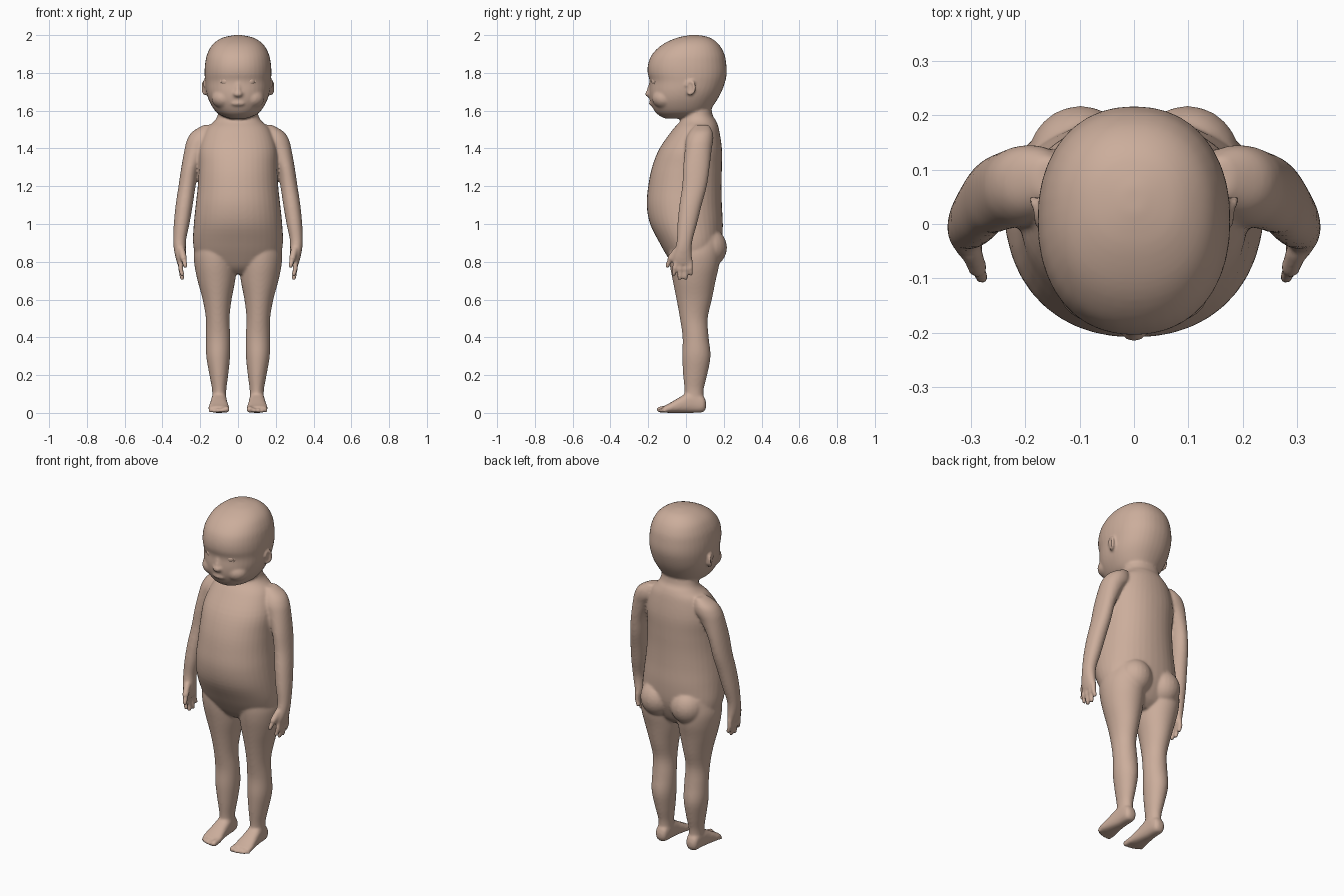
import bpy, bmesh, math
from mathutils import Vector, Matrix

skin = bpy.data.materials.new("skin")
skin.diffuse_color = (0.6, 0.42, 0.33, 1)
bm = bmesh.new()


def spline(a, b, c, d, t):
    return [0.5 * (2*q + (r-p)*t + (2*p-5*q+4*r-s)*t*t + (3*q-p-3*r+s)*t**3)
            for p, q, r, s in zip(a, b, c, d)]


def loft(sections, axis='Z', side=1, power=2.0, n=40, steps=4):
    """Closed skin over sections (position, u0, u1, v0, v1) along Z or Y."""
    rows, last = [], len(sections) - 1
    for i in range(last):
        quad = [sections[min(max(i + k, 0), last)] for k in (-1, 0, 1, 2)]
        rows += [spline(*quad, j / steps) for j in range(steps)]
    rows.append(sections[-1])
    rings = []
    for w, u0, u1, v0, v1 in rows:
        ring = []
        for k in range(n):
            c, s = math.cos(k * math.tau / n), math.sin(k * math.tau / n)
            u = (u0+u1)/2 + (u1-u0)/2 * math.copysign(abs(c)**(2/power), c)
            v = (v0+v1)/2 + (v1-v0)/2 * math.copysign(abs(s)**(2/power), s)
            co = (u*side, v, w) if axis == 'Z' else (u*side, w, v)
            ring.append(bm.verts.new(co))
        rings.append(ring)
    for a, b in zip(rings, rings[1:]):
        for k in range(n):
            bm.faces.new((a[k], a[(k+1) % n], b[(k+1) % n], b[k]))
    bm.faces.new(rings[0])
    bm.faces.new(rings[-1])


def centred(rows):
    return [(z, -w, w, y0, y1) for z, w, y0, y1 in rows]


def ball(pos, size, side=1):
    m = Matrix.Translation((pos[0]*side, pos[1], pos[2])) @ Matrix.Diagonal((*size, 1))
    bmesh.ops.create_uvsphere(bm, u_segments=24, v_segments=16, radius=1, matrix=m)


def capsule(a, b, r, side=1):
    a, b = Vector((a[0]*side, a[1], a[2])), Vector((b[0]*side, b[1], b[2]))
    rot = (b - a).to_track_quat('Z', 'Y')
    made = bmesh.ops.create_uvsphere(bm, u_segments=14, v_segments=10, radius=r)
    for v in made['verts']:
        v.co = rot @ v.co + (b if v.co.z > 1e-5 else a)


# torso and neck
loft(centred([(1.66, .10, -.04, .13), (1.58, .107, -.02, .14), (1.545, .125, -.03, .16),
              (1.50, .17, -.07, .175), (1.40, .205, -.14, .19), (1.30, .208, -.18, .19),
              (1.20, .213, -.20, .188), (1.10, .224, -.208, .19), (1.0, .234, -.19, .195),
              (.90, .238, -.14, .19), (.83, .22, -.10, .17), (.77, .16, -.06, .14),
              (.735, .06, -.02, .10)]), power=2.15)

# head
loft(centred([(2.0, .02, .02, .07), (1.985, .085, -.05, .13), (1.95, .135, -.125, .175),
              (1.90, .163, -.178, .203), (1.85, .174, -.20, .213), (1.80, .177, -.203, .216),
              (1.755, .174, -.192, .208), (1.70, .168, -.195, .188), (1.65, .152, -.19, .16),
              (1.60, .122, -.168, .125), (1.575, .09, -.143, .09), (1.558, .045, -.11, .01)]),
     power=2.2)

# nose and lips
capsule((0, -.178, 1.75), (0, -.196, 1.695), .016)
ball((0, -.195, 1.688), (.026, .022, .017))
ball((0, -.184, 1.638), (.036, .012, .012))

for s in (1, -1):
    # cheek and buttock
    ball((.075, -.115, 1.665), (.065, .065, .055), s)
    ball((.098, .115, .875), (.098, .102, .105), s)

    # ear plate and rim
    ball((.17, .022, 1.72), (.012, .024, .038), s)
    rim = []
    for k in range(10):
        t = math.radians(-110 + k * 30)
        rim.append((.177 + .010 * max(0, math.cos(t)), .024 + .022 * math.cos(t), 1.722 + .034 * math.sin(t)))
    for a, b in zip(rim, rim[1:]):
        capsule(a, b, .008, s)

    # arm
    loft([(1.525, .13, .18, .05, .12), (1.49, .12, .24, .02, .14), (1.45, .12, .268, 0, .145),
          (1.40, .16, .282, -.005, .137), (1.30, .207, .30, -.015, .125),
          (1.20, .225, .315, -.02, .11), (1.10, .240, .33, -.035, .083),
          (1.0, .257, .34, -.045, .058), (.92, .274, .343, -.048, .036),
          (.87, .276, .340, -.056, .03), (.82, .276, .330, -.068, .032),
          (.785, .281, .320, -.062, .03)], side=s, power=2.1)

    # fingers and thumb
    for y0, y1, z1 in ((-.053, -.065, .735), (-.026, -.034, .713), (0, -.002, .715), (.021, .026, .738)):
        capsule((.302, y0, .81), (.304, (y0+y1)/2, .765), .0145, s)
        capsule((.304, (y0+y1)/2, .765), (.296, y1, z1), .0125, s)
    capsule((.298, -.05, .86), (.288, -.08, .82), .019, s)
    capsule((.288, -.08, .82), (.279, -.098, .78), .0135, s)

    # leg
    loft([(.93, .06, .21, -.08, .17), (.85, .01, .233, -.09, .18), (.78, .008, .230, -.085, .175),
          (.70, .015, .214, -.07, .157), (.60, .034, .187, -.05, .137),
          (.50, .045, .170, -.032, .115), (.40, .041, .169, -.018, .12),
          (.30, .042, .168, -.02, .13), (.20, .052, .151, -.015, .112),
          (.12, .062, .137, -.008, .093), (.05, .062, .138, -.01, .095)], side=s)

    # foot and toes
    loft([(.107, .085, .115, .03, .055), (.09, .066, .134, .004, .09), (.03, .06, .14, 0, .115),
          (-.03, .055, .148, 0, .085), (-.09, .046, .157, 0, .05), (-.12, .052, .152, .003, .035)],
         axis='Y', side=s, power=2.5)
    for x, y, r in ((.062, -.137, .018), (.086, -.139, .0125), (.107, -.134, .012),
                    (.127, -.126, .0115), (.145, -.115, .011)):
        capsule((x, -.095, .022), (x, y, r), r, s)

# blend all parts into one smooth body
bmesh.ops.recalc_face_normals(bm, faces=bm.faces)
mesh = bpy.data.meshes.new("body")
bm.to_mesh(mesh)
bm.free()
body = bpy.data.objects.new("body", mesh)
bpy.context.collection.objects.link(body)
mesh.materials.append(skin)
remesh = body.modifiers.new("blend", 'REMESH')
remesh.mode = 'VOXEL'
remesh.voxel_size = .007
remesh.use_smooth_shade = True
soften = body.modifiers.new("soften", 'SMOOTH')
soften.factor = .5
soften.iterations = 7

# eyes and eyelids
for s, name in ((1, "left"), (-1, "right")):
    bpy.ops.mesh.primitive_uv_sphere_add(segments=24, ring_count=16, radius=.028,
                                         location=(.065*s, -.155, 1.755))
    eye = bpy.context.object
    eye.name = name + "_eye"
    bpy.ops.mesh.primitive_torus_add(major_radius=.025, minor_radius=.005, major_segments=32,
                                     minor_segments=10, location=(.065*s, -.173, 1.755),
                                     rotation=(math.pi/2, 0, .3*s))
    lid = bpy.context.object
    lid.name = name + "_eyelid"
    lid.scale = (1.1, .75, 1)
    for ob in (eye, lid):
        ob.data.materials.append(skin)
        ob.data.polygons.foreach_set("use_smooth", [True] * len(ob.data.polygons))
